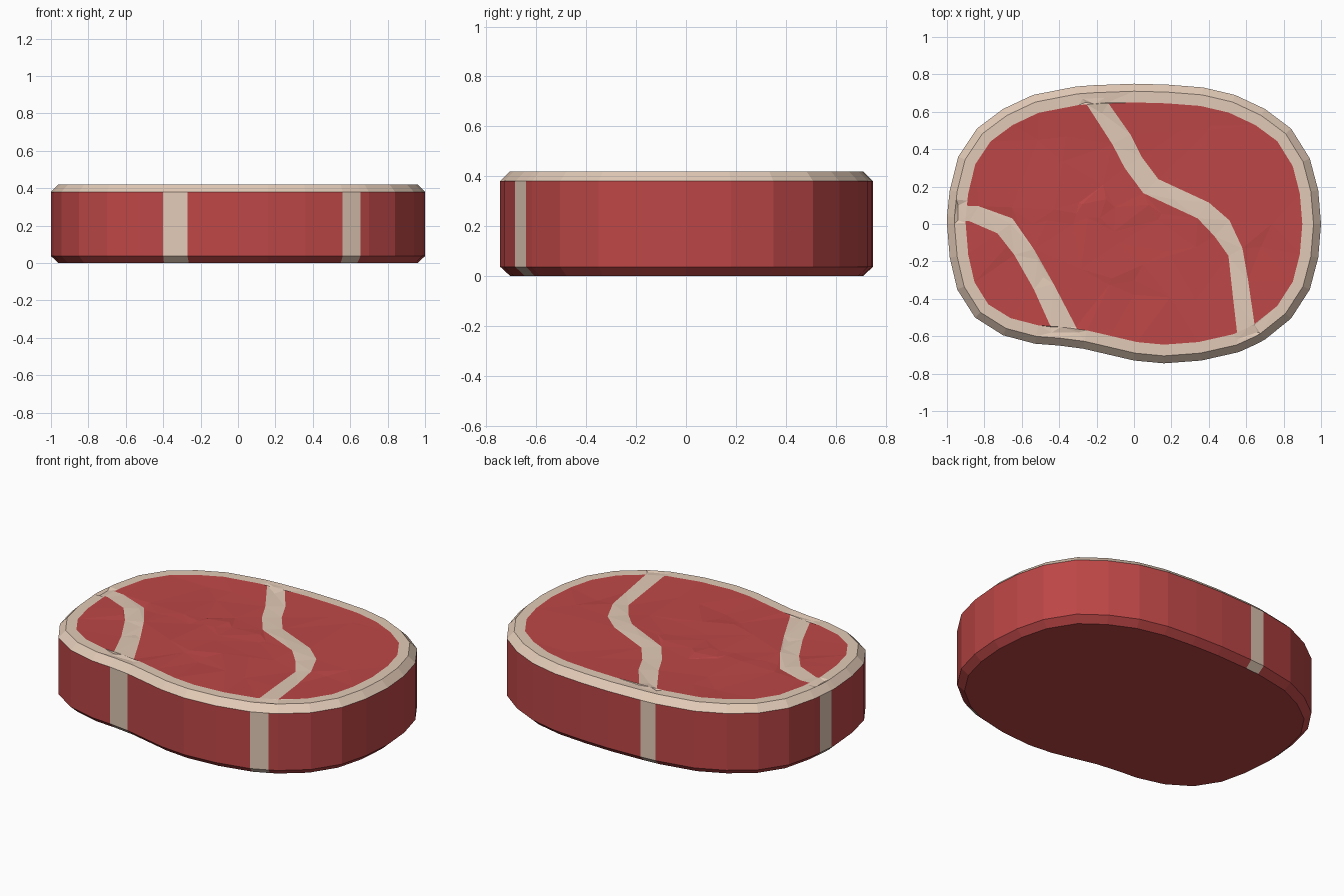
import bpy, random
from mathutils import Vector
from mathutils.geometry import delaunay_2d_cdt

if "Cube" in bpy.data.objects:
    bpy.data.objects.remove(bpy.data.objects["Cube"])

random.seed(4)
V = lambda pts: [Vector(p) for p in pts]


def material(name, col):
    m = bpy.data.materials.new(name)
    m.diffuse_color = (*col, 1)
    m.use_nodes = True
    m.node_tree.nodes["Principled BSDF"].inputs["Base Color"].default_value = m.diffuse_color
    return m


MATS = [material("meat", (0.51, 0.062, 0.062)), material("fat", (0.76, 0.59, 0.47))]


def make(name, verts, faces, mat_ids):
    me = bpy.data.meshes.new(name)
    me.from_pydata(verts, [], faces)
    for m in MATS:
        me.materials.append(m)
    for p, i in zip(me.polygons, mat_ids):
        p.material_index = i
    ob = bpy.data.objects.new(name, me)
    bpy.context.collection.objects.link(ob)
    return ob


def inset(pts, d):
    out = []
    for i, p in enumerate(pts):
        t = (pts[(i + 1) % len(pts)] - pts[i - 1]).normalized()
        out.append(p + Vector((-t.y, t.x)) * d)
    return out


# steak outline, counter-clockwise from the right end
outline = V([
    (1, 0), (.985, .18), (.94, .35), (.84, .51), (.70, .615), (.54, .69), (.37, .73),
    (.18, .745), (0, .75), (-.215, .742), (-.31, .735), (-.54, .69), (-.70, .615),
    (-.84, .51), (-.94, .36), (-.985, .18), (-.99, .135), (-1, .04), (-1, 0),
    (-.985, -.18), (-.945, -.35), (-.85, -.50), (-.70, -.595), (-.53, -.64),
    (-.40, -.65), (-.27, -.667), (-.15, -.695), (0, -.73), (.16, -.745), (.36, -.73),
    (.56, -.685), (.655, -.642), (.70, -.618), (.84, -.505), (.94, -.35), (.985, -.18)])
N = len(outline)
H = 0.42
STRIPS = (9, 16, 24, 30)      # outline segments where veins reach the side

# body: bevelled bottom, side wall and fat top bevel
levels = [(0.04, 0), (0, 0.037), (0, 0.38), (0.04, H)]
verts = [(p.x, p.y, z) for d, z in levels for p in inset(outline, d)]
faces, mats = [list(reversed(range(N)))], [0]
for k in range(3):
    for i in range(N):
        j = (i + 1) % N
        faces.append([k * N + i, k * N + j, (k + 1) * N + j, (k + 1) * N + i])
        mats.append(1 if k == 2 or i in STRIPS else 0)
make("steak_body", verts, faces, mats)

# vein outlines on the top, left edge then right edge
vein_long = V([
    (-.275, .67), (-.26, .65), (-.115, .425), (-.05, .30), (.05, .165), (.34, .03),
    (.43, -.065), (.505, -.17), (.53, -.40), (.555, -.615),
    (.66, -.578), (.645, -.54), (.61, -.30), (.58, -.13), (.51, .02), (.40, .115),
    (.13, .24), (.04, .36), (-.02, .48), (-.14, .65), (-.155, .675)])
vein_short = V([
    (-.94, .02), (-.88, .015), (-.73, -.05), (-.64, -.165), (-.535, -.35), (-.445, -.55),
    (-.44, -.58), (-.295, -.58), (-.31, -.55), (-.43, -.32), (-.535, -.135),
    (-.65, .03), (-.83, .095), (-.94, .10)])

# marbled top: triangulated fat rim, meat and veins with slight unevenness
loops = [inset(outline, 0.04), inset(outline, 0.10), vein_long, vein_short]
pts, polys = [], []
for lp in loops:
    polys.append(list(range(len(pts), len(pts) + len(lp))))
    pts += lp
pts += [random.choice(outline) * random.uniform(0.1, 0.8) for _ in range(45)]
vs, _, fs, orig_v, _, orig_f = delaunay_2d_cdt(pts, [], polys, 1, 1e-5)
top = []
for v, o in zip(vs, orig_v):
    inner = o and min(o) >= 2 * N
    top.append((v.x, v.y, H - (random.uniform(0, 0.010) if inner else 0)))
mats = [0 if 1 in o and 2 not in o and 3 not in o else 1 for o in orig_f]
make("marbled_top", top, fs, mats)
